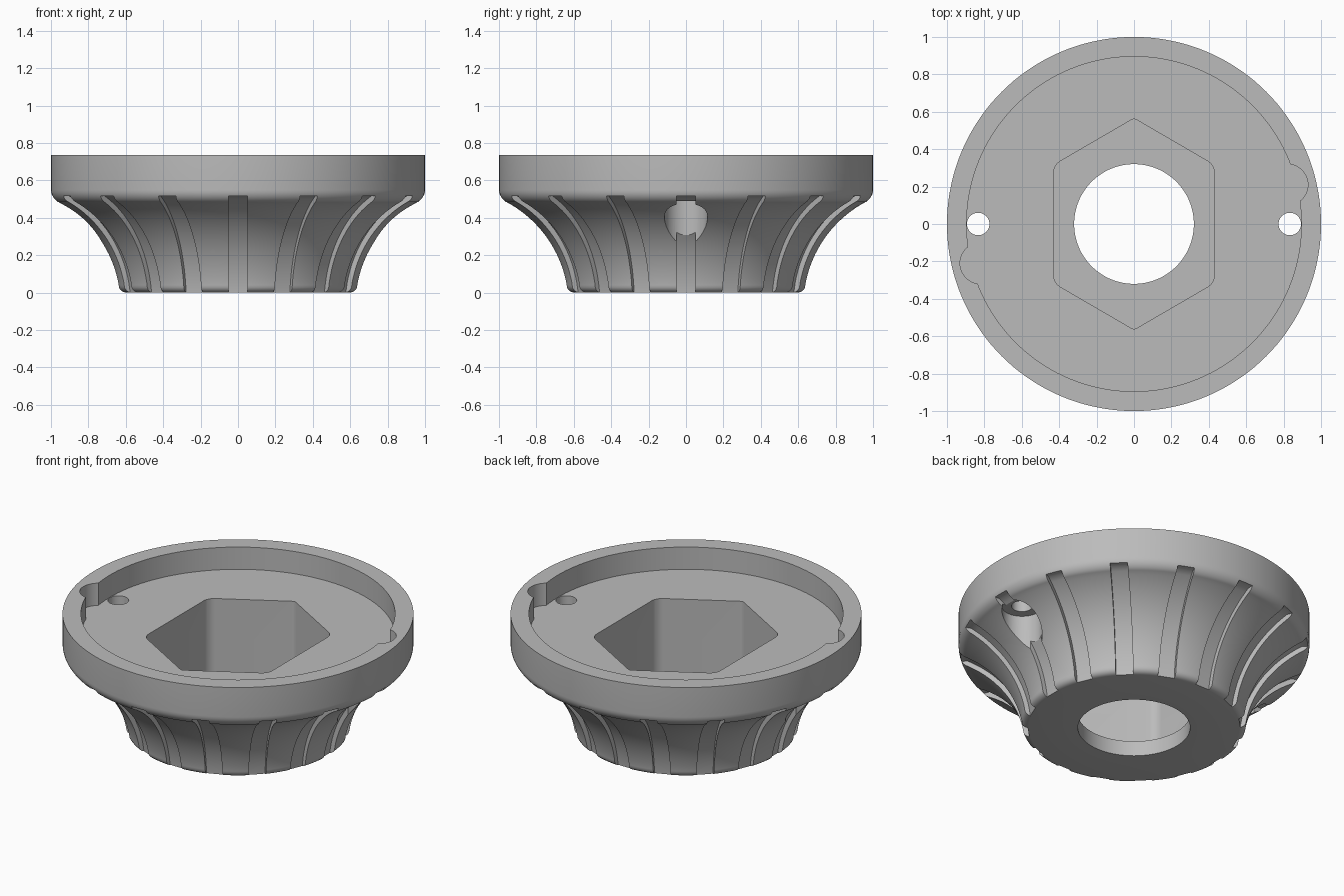
import bpy
import bmesh
from math import sin, cos, asin, pi, radians
from mathutils import Matrix

if "Cube" in bpy.data.objects:
    bpy.data.objects.remove(bpy.data.objects["Cube"])

HEIGHT, FLOOR, BORE = 0.735, 0.595, 0.32
FLARE_X, FLARE_Z, FLARE_R = 1.257, -0.069, 0.627   # arc that shapes the flared side
GROOVE_DEPTH, GROOVE_TOP, GROOVES = 0.03, 0.515, 16


def arc(cx, cz, r, start, end, steps):
    """Points along an arc, angles in degrees."""
    angles = [radians(start + (end - start) * i / steps) for i in range(steps + 1)]
    return [(cx + r * cos(a), cz + r * sin(a)) for a in angles]


def finish(name, bm):
    bmesh.ops.recalc_face_normals(bm, faces=bm.faces)
    mesh = bpy.data.meshes.new(name)
    bm.to_mesh(mesh)
    bm.free()
    obj = bpy.data.objects.new(name, mesh)
    bpy.context.collection.objects.link(obj)
    return obj


def revolve(name, profile, segments):
    """Ring made by turning a closed (radius, z) profile around z."""
    bm = bmesh.new()
    rings = []
    for i in range(segments):
        a = 2 * pi * i / segments
        rings.append([bm.verts.new((r * cos(a), r * sin(a), z)) for r, z in profile])
    n = len(profile)
    for i in range(segments):
        p, q = rings[i], rings[(i + 1) % segments]
        for j in range(n):
            k = (j + 1) % n
            bm.faces.new((p[j], q[j], q[k], p[k]))
    return finish(name, bm)


def prism(bm, points, offset):
    """Extrude a closed loop of 3D points by an offset vector."""
    face = bm.faces.new([bm.verts.new(p) for p in points])
    ext = bmesh.ops.extrude_face_region(bm, geom=[face])["geom"]
    verts = [v for v in ext if isinstance(v, bmesh.types.BMVert)]
    bmesh.ops.translate(bm, verts=verts, vec=offset)


def round_pair(name, x, y, r, z0, z1, segments=48):
    """Two upright cylinders placed with half-turn symmetry."""
    bm = bmesh.new()
    for s in (1, -1):
        bmesh.ops.create_cone(bm, cap_ends=True, segments=segments, radius1=r, radius2=r,
                              depth=z1 - z0,
                              matrix=Matrix.Translation((s * x, s * y, (z0 + z1) / 2)))
    return finish(name, bm)


def cut(target, cutter):
    cutter.hide_render = True
    mod = target.modifiers.new(cutter.name, "BOOLEAN")
    mod.operation, mod.solver, mod.object = "DIFFERENCE", "EXACT", cutter
    bpy.context.view_layer.objects.active = target
    bpy.ops.object.modifier_apply(modifier=mod.name)
    bpy.data.objects.remove(cutter)


# Flared body with rounded foot, shallow top recess and central bore
profile = [(BORE, 0)]
profile += arc(0.6, 0.04, 0.04, -90, 0, 5)
profile += arc(FLARE_X, FLARE_Z, FLARE_R, 169, 118.4, 20)
profile += arc(0.925, 0.5486, 0.075, -58, 0, 6)
profile += [(1, HEIGHT), (0.895, HEIGHT), (0.895, FLOOR), (BORE, FLOOR)]
body = revolve("flared_body", profile, 144)

# Grooves around the flared side
bm = bmesh.new()
radius = FLARE_R + GROOVE_DEPTH
top_angle = 180 - asin((GROOVE_TOP - FLARE_Z) / radius) * 180 / pi
section = arc(FLARE_X, FLARE_Z, radius, 178.5, top_angle, 20)
section += [(1.1, GROOVE_TOP), (1.1, section[0][1])]
for i in range(GROOVES):
    before = set(bm.verts)
    prism(bm, [(r, -0.05, z) for r, z in section], (0, 0.1, 0))
    bmesh.ops.rotate(bm, verts=[v for v in bm.verts if v not in before],
                     matrix=Matrix.Rotation(2 * pi * i / GROOVES, 3, "Z"))
cut(body, finish("groove_cutter", bm))

# Stretched hexagonal socket with rounded corners
bm = bmesh.new()
hexagon = [(0, 0.565), (-0.43, 0.315), (-0.43, -0.315), (0, -0.565), (0.43, -0.315), (0.43, 0.315)]
prism(bm, [(x, y, 0.095) for x, y in hexagon], (0, 0, 0.7))
for on_tip, size in ((False, 0.04), (True, 0.015)):
    edges = [e for e in bm.edges if abs(e.verts[0].co.z - e.verts[1].co.z) > 0.1
             and (abs(e.verts[0].co.x) < 0.001) == on_tip]
    bmesh.ops.bevel(bm, geom=edges, offset=size, segments=6, profile=0.5, affect="EDGES")
cut(body, finish("socket_cutter", bm))

# Rim notches, screw holes and the wide recesses beneath them
cut(body, round_pair("notch_cutter", 0.82, 0.21, 0.11, FLOOR, 0.9))
cut(body, round_pair("screw_hole_cutter", 0.833, 0, 0.06, 0.2, 0.7))
cut(body, round_pair("screw_recess_cutter", 0.833, 0, 0.115, -0.1, 0.49))

# Single grey finish
grey = bpy.data.materials.new("plain_grey")
grey.use_nodes = True
colour = (0.5, 0.5, 0.5, 1)
grey.diffuse_color = colour
grey.node_tree.nodes["Principled BSDF"].inputs["Base Color"].default_value = colour
body.data.materials.clear()
body.data.materials.append(grey)
for poly in body.data.polygons:
    poly.material_index = 0

bpy.ops.object.select_all(action="DESELECT")
body.select_set(True)
bpy.context.view_layer.objects.active = body
bpy.ops.object.shade_smooth_by_angle(angle=radians(30))
